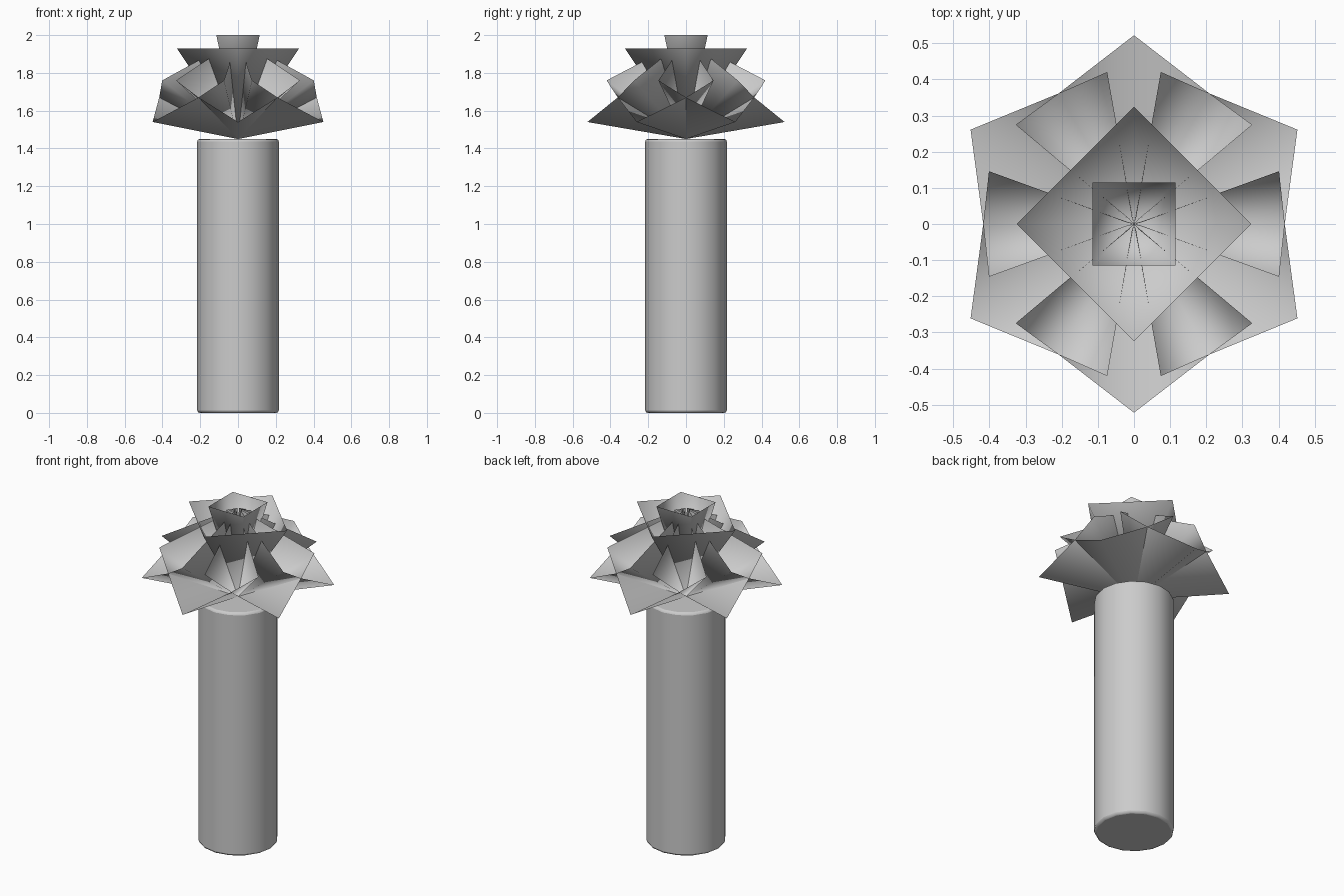
import bpy, bmesh
from math import cos, sin, radians

if "Cube" in bpy.data.objects:
    bpy.data.objects.remove(bpy.data.objects["Cube"])


def polar(r, deg, z):
    return (r * cos(radians(deg)), r * sin(radians(deg)), z)


def build(name, faces, smooth=True):
    """Make one object from a list of faces given as point tuples."""
    bm = bmesh.new()
    for pts in faces:
        bm.faces.new([bm.verts.new(p) for p in pts])
    bmesh.ops.remove_doubles(bm, verts=bm.verts, dist=0.0005)
    me = bpy.data.meshes.new(name)
    bm.to_mesh(me)
    bm.free()
    ob = bpy.data.objects.new(name, me)
    bpy.context.collection.objects.link(ob)
    for p in me.polygons:
        p.use_smooth = smooth
    return ob


BASE = (0, 0, 1.45)

# Stem: upright cylinder with a small rounded rim
bpy.ops.mesh.primitive_cylinder_add(vertices=16, radius=0.216, depth=1.45,
                                    location=(0, 0, 0.725))
stem = bpy.context.object
stem.name = "stem"
bev = stem.modifiers.new("rim", 'BEVEL')
bev.width = 0.013
bev.segments = 2
bev.limit_method = 'ANGLE'
bev.angle_limit = radians(40)
bpy.ops.object.shade_smooth_by_angle(angle=radians(35))

# Outer leaves: six folded leaves with drooping tips, meeting at raised joints
for k in range(6):
    a = 30 + 60 * k
    tip = polar(0.522, a, 1.54)
    left, right = polar(0.417, a + 30, 1.67), polar(0.417, a - 30, 1.67)
    build("outer_leaf_%d" % (k + 1), [(BASE, tip, left), (BASE, right, tip)])

# Inner leaves: six V-folded leaves whose sides rise towards the middle
for k in range(6):
    a = 60 * k
    crease = polar(0.417, a, 1.67)
    faces = []
    for s in (-1, 1):
        corner = polar(0.427, a + s * 20, 1.76)
        top = polar(0.02, a + s * 12, 1.97)
        pair = [(BASE, crease, corner), (BASE, corner, top)]
        faces += pair if s > 0 else [f[::-1] for f in pair]
    build("inner_leaf_%d" % (k + 1), faces)


# Four-sided open cups at the top
def cup(name, radius, z, turn):
    rim = [polar(radius, turn + 90 * i, z) for i in range(4)]
    build(name, [(BASE, rim[i], rim[(i + 1) % 4]) for i in range(4)])


cup("wide_cup", 0.324, 1.93, 0)
cup("small_cup", 0.162, 2.0, 45)
